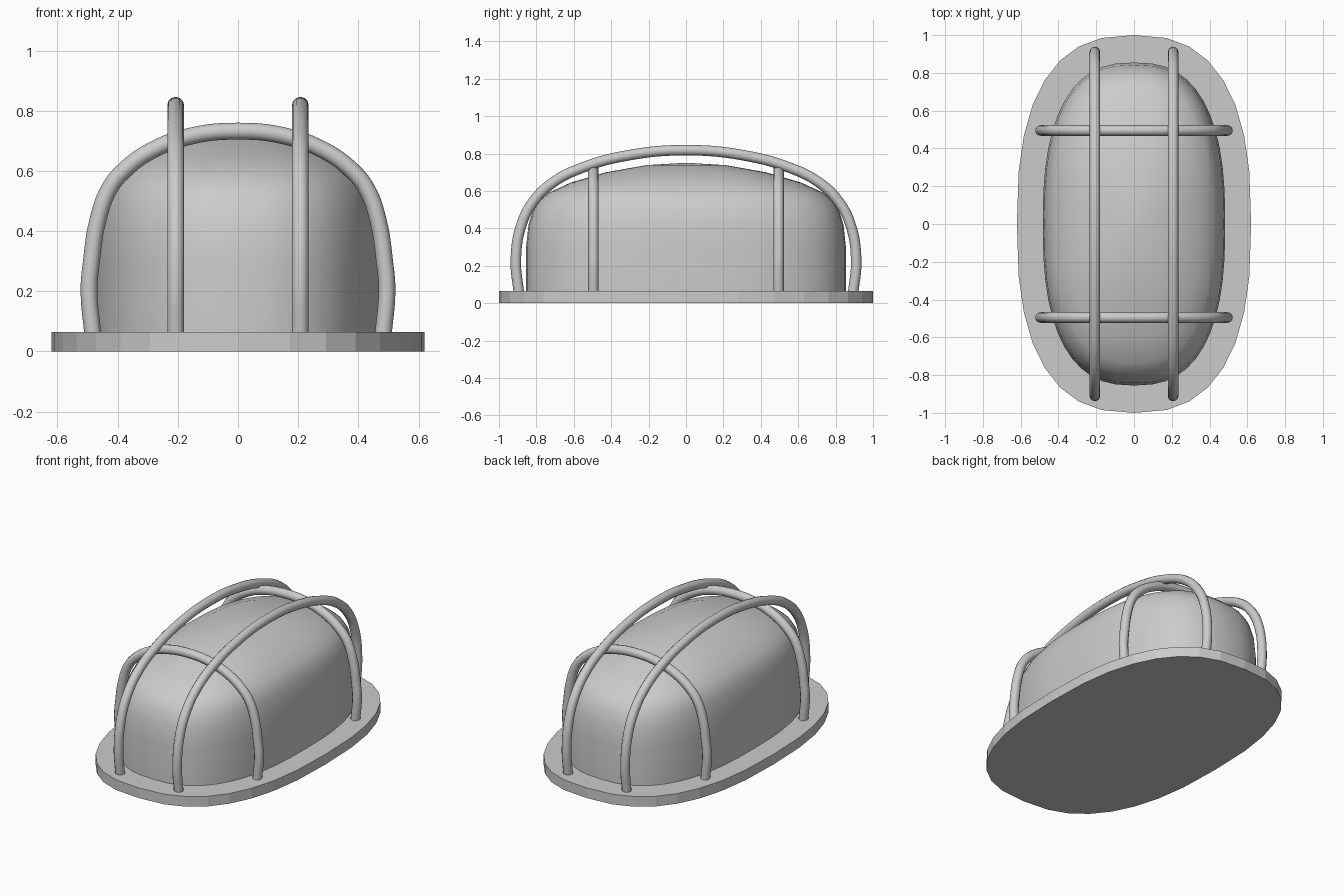
import bpy, bmesh
from math import sin, cos, pi, radians

if "Cube" in bpy.data.objects:
    bpy.data.objects.remove(bpy.data.objects["Cube"])

# Single plain grey
GREY = (0.6, 0.6, 0.6, 1)
grey = bpy.data.materials.new("light grey")
grey.use_nodes = True
grey.diffuse_color = GREY
grey.node_tree.nodes["Principled BSDF"].inputs["Base Color"].default_value = GREY


def smooth(obj, angle):
    bpy.ops.object.select_all(action='DESELECT')
    bpy.context.view_layer.objects.active = obj
    obj.select_set(True)
    bpy.ops.object.shade_smooth_by_angle(angle=radians(angle))


def oval(rx, ry, z, count, power=2.55):
    """Rounded oval ring, fuller than an ellipse."""
    def bulge(v):
        return (1 if v > 0 else -1) * abs(v) ** (2 / power)
    return [(rx * bulge(cos(2 * pi * i / count)),
             ry * bulge(sin(2 * pi * i / count)), z) for i in range(count)]


def loft(name, rings):
    """Skin stacked rings and close both ends."""
    bm = bmesh.new()
    loops = [[bm.verts.new(p) for p in ring] for ring in rings]
    for low, high in zip(loops, loops[1:]):
        for i in range(len(low)):
            j = (i + 1) % len(low)
            bm.faces.new((low[i], low[j], high[j], high[i]))
    bm.faces.new(loops[0][::-1])
    bm.faces.new(loops[-1])
    mesh = bpy.data.meshes.new(name)
    bm.to_mesh(mesh)
    bm.free()
    mesh.materials.append(grey)
    obj = bpy.data.objects.new(name, mesh)
    bpy.context.collection.objects.link(obj)
    return obj


def guard_bar(name, half_path, place):
    """Round bar along a mirrored arch; place maps (offset, height) to 3D."""
    path = half_path + [(-u, z) for u, z in half_path[-2::-1]]
    curve = bpy.data.curves.new(name, 'CURVE')
    curve.dimensions = '3D'
    curve.bevel_depth = 0.028
    curve.bevel_resolution = 4
    curve.resolution_u = 6
    curve.use_fill_caps = True
    spline = curve.splines.new('BEZIER')
    spline.bezier_points.add(len(path) - 1)
    for point, (u, z) in zip(spline.bezier_points, path):
        point.co = place(u, z)
        point.handle_left_type = point.handle_right_type = 'AUTO'
    curve.materials.append(grey)
    obj = bpy.data.objects.new(name, curve)
    bpy.context.collection.objects.link(obj)
    bpy.ops.object.select_all(action='DESELECT')
    bpy.context.view_layer.objects.active = obj
    obj.select_set(True)
    bpy.ops.object.convert(target='MESH')
    smooth(bpy.context.object, 50)


# Flat oval base plate
loft("base_plate", [oval(0.62, 1, z, 32) for z in (0, 0.065)])

# Domed cover: (scale, height) profile
profile = [(1, 0.06), (1, 0.3), (0.985, 0.42), (0.955, 0.5), (0.915, 0.55),
           (0.86, 0.59), (0.72, 0.645), (0.5, 0.7), (0.25, 0.738), (0.02, 0.75)]
cover = loft("cover", [oval(0.483 * s, 0.855 * s, z, 48) for s, z in profile])
smooth(cover, 40)

# Guard bars: two crossing the cover, two running along it
cross = [(0.482, 0.05), (0.495, 0.205), (0.487, 0.3), (0.467, 0.43), (0.428, 0.54),
         (0.375, 0.605), (0.282, 0.67), (0.155, 0.716), (0, 0.732)]
along = [(0.893, 0.05), (0.91, 0.23), (0.878, 0.425), (0.813, 0.548),
         (0.712, 0.645), (0.556, 0.724), (0.295, 0.793), (0, 0.818)]
for label, side in (("front", -0.495), ("back", 0.495)):
    guard_bar(label + "_cross_bar", cross, lambda u, z: (u, side, z))
for label, side in (("right", -0.207), ("left", 0.207)):
    guard_bar(label + "_long_bar", along, lambda u, z: (side, u, z))
